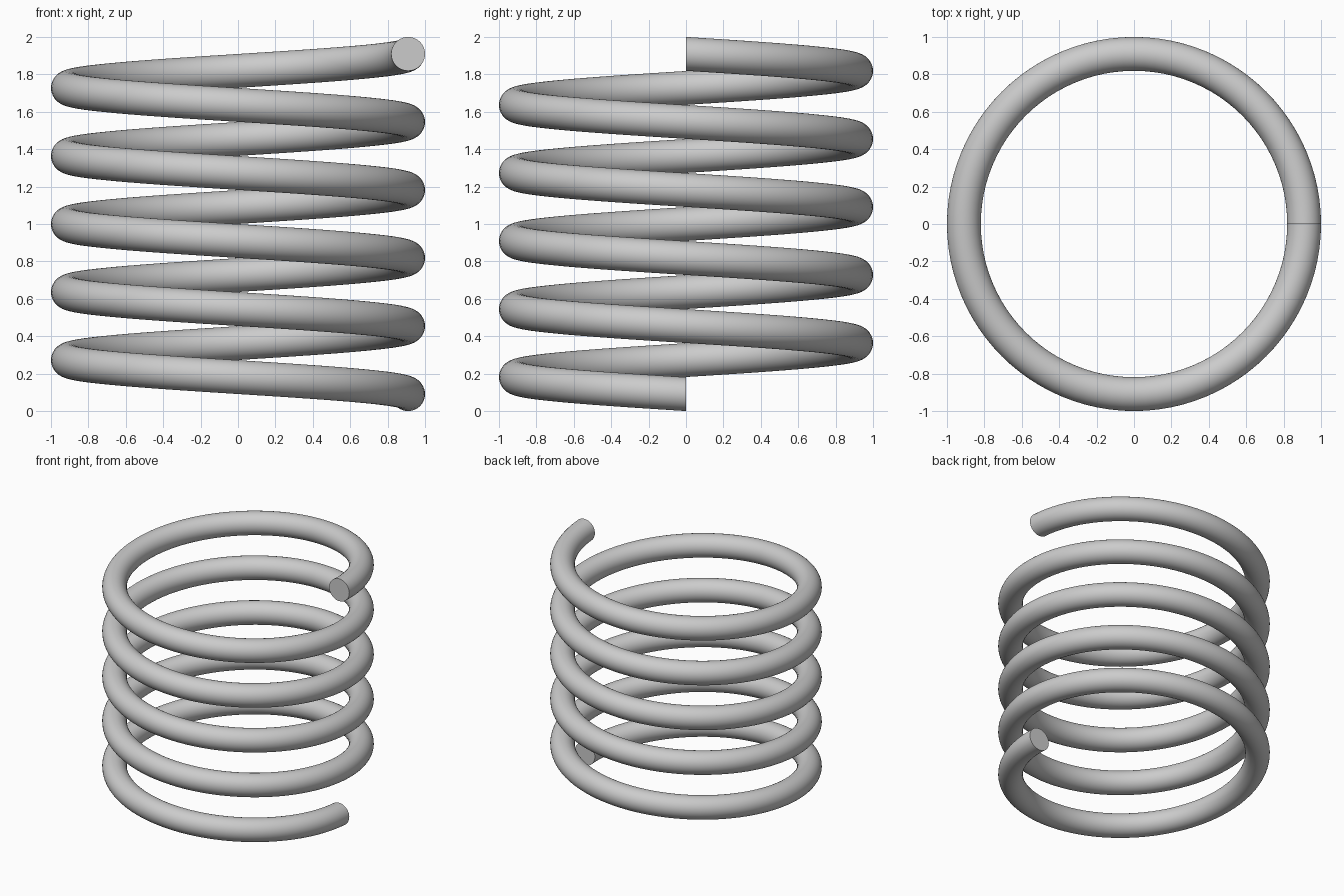
import bpy, bmesh
from math import sin, cos, pi, radians

if "Cube" in bpy.data.objects:
    bpy.data.objects.remove(bpy.data.objects["Cube"])

WIRE = 0.0905          # wire radius
COIL = 1 - WIRE        # radius of the coil centre line
TURNS, STEPS, SIDES = 5, 96, 40
RISE = 2 - 2 * WIRE    # climb of the centre line

bm = bmesh.new()


def section(i):
    """Upright round wire section at step i along the clockwise helix."""
    a = -2 * pi * i / STEPS
    z = WIRE + RISE * i / (TURNS * STEPS)
    ring = []
    for k in range(SIDES):
        b = 2 * pi * k / SIDES
        r = COIL + WIRE * cos(b)
        ring.append(bm.verts.new((r * cos(a), r * sin(a), z + WIRE * sin(b))))
    return ring


# Coiled wire
rings = [section(i) for i in range(TURNS * STEPS + 1)]
for p, q in zip(rings, rings[1:]):
    for k in range(SIDES):
        n = (k + 1) % SIDES
        bm.faces.new((p[k], p[n], q[n], q[k]))

# Flat cut ends
bm.faces.new(rings[0])
bm.faces.new(rings[-1])
bmesh.ops.recalc_face_normals(bm, faces=bm.faces)

mesh = bpy.data.meshes.new("coil_spring")
bm.to_mesh(mesh)
bm.free()
spring = bpy.data.objects.new("coil_spring", mesh)
bpy.context.collection.objects.link(spring)

bpy.context.view_layer.objects.active = spring
spring.select_set(True)
bpy.ops.object.shade_smooth_by_angle(angle=radians(40))
